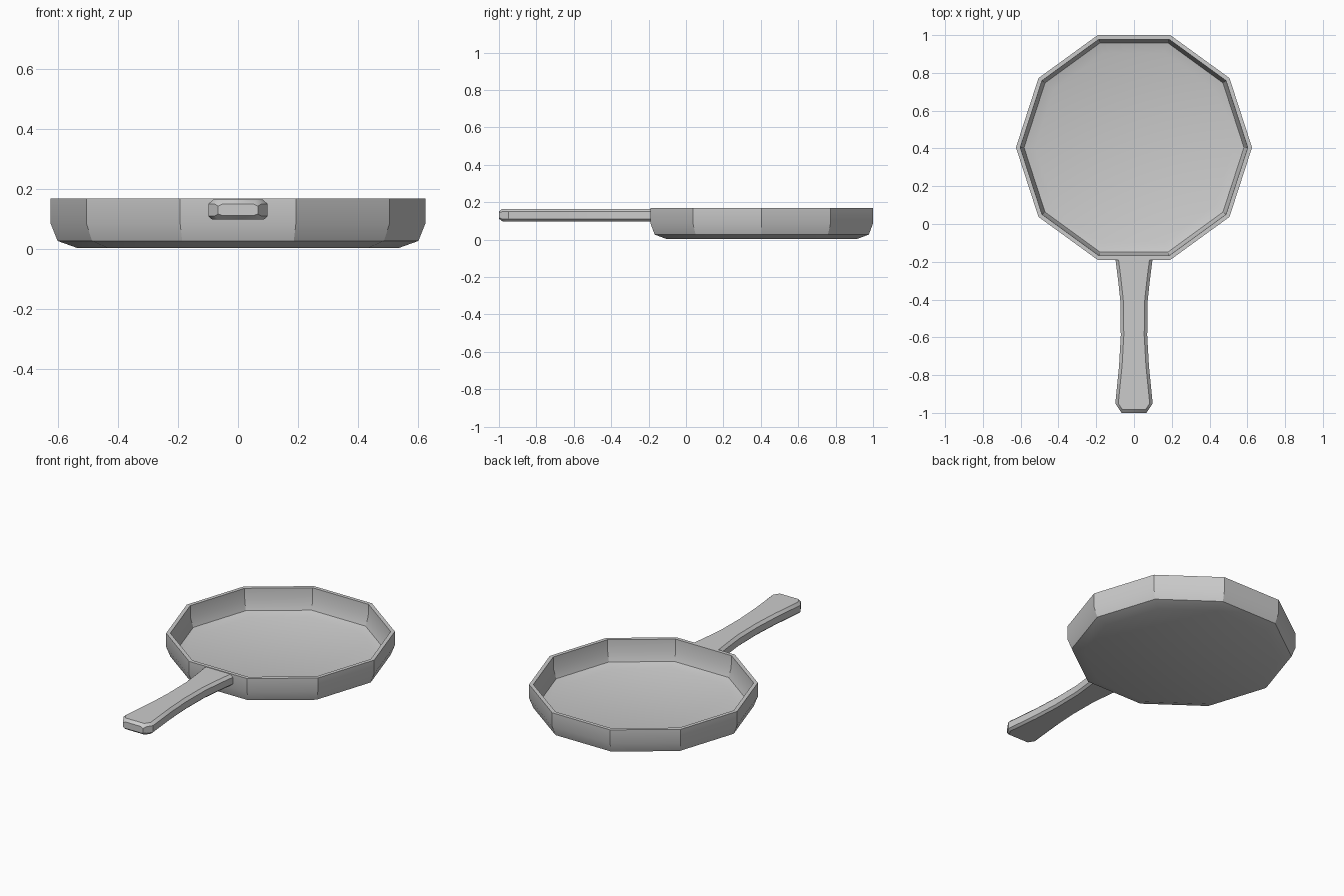
import bpy, bmesh
from math import cos, sin, pi, radians

if "Cube" in bpy.data.objects:
    bpy.data.objects.remove(bpy.data.objects["Cube"])

SIDES = 10
CENTRE_Y = 0.405


def finish(name, bm):
    bmesh.ops.recalc_face_normals(bm, faces=bm.faces)
    mesh = bpy.data.meshes.new(name)
    bm.to_mesh(mesh)
    bm.free()
    ob = bpy.data.objects.new(name, mesh)
    bpy.context.collection.objects.link(ob)
    bpy.context.view_layer.objects.active = ob
    ob.select_set(True)
    bpy.ops.object.shade_smooth_by_angle(angle=radians(30))
    ob.select_set(False)
    return ob


def loft(name, rings):
    """Skin a list of closed point rings and cap both ends."""
    bm = bmesh.new()
    loops = [[bm.verts.new(p) for p in ring] for ring in rings]
    n = len(rings[0])
    for a, b in zip(loops, loops[1:]):
        for i in range(n):
            j = (i + 1) % n
            bm.faces.new((a[i], a[j], b[j], b[i]))
    bm.faces.new(loops[0])
    bm.faces.new(loops[-1])
    return finish(name, bm)


# Pan body: ten-sided profile (radius, z) from underside, over the rim, to the floor
profile = [(0.535, 0.003), (0.602, 0.027), (0.625, 0.085), (0.625, 0.168),
           (0.602, 0.168), (0.600, 0.095), (0.582, 0.042), (0.525, 0.026)]
loft("pan_body", [[(r * cos(2 * pi * i / SIDES),
                    CENTRE_Y + r * sin(2 * pi * i / SIDES), z)
                   for i in range(SIDES)] for r, z in profile])


# Handle: chamfered bar with a waist and a flared, clipped end
def section(y, w, inset=0.0):
    half = [(w - 0.013, 0.098 + inset), (w, 0.11 + inset / 2),
            (w, 0.15 - inset / 2), (w - 0.016, 0.165 - inset)]
    return [(x, y, z) for x, z in half] + [(-x, y, z) for x, z in reversed(half)]


stations = [(-0.18, 0.099, 0), (-0.29, 0.085, 0), (-0.41, 0.072, 0),
            (-0.59, 0.070, 0), (-0.75, 0.079, 0), (-0.95, 0.099, 0),
            (-0.982, 0.078, 0), (-1.0, 0.066, 0.014)]
loft("handle", [section(*s) for s in stations])
